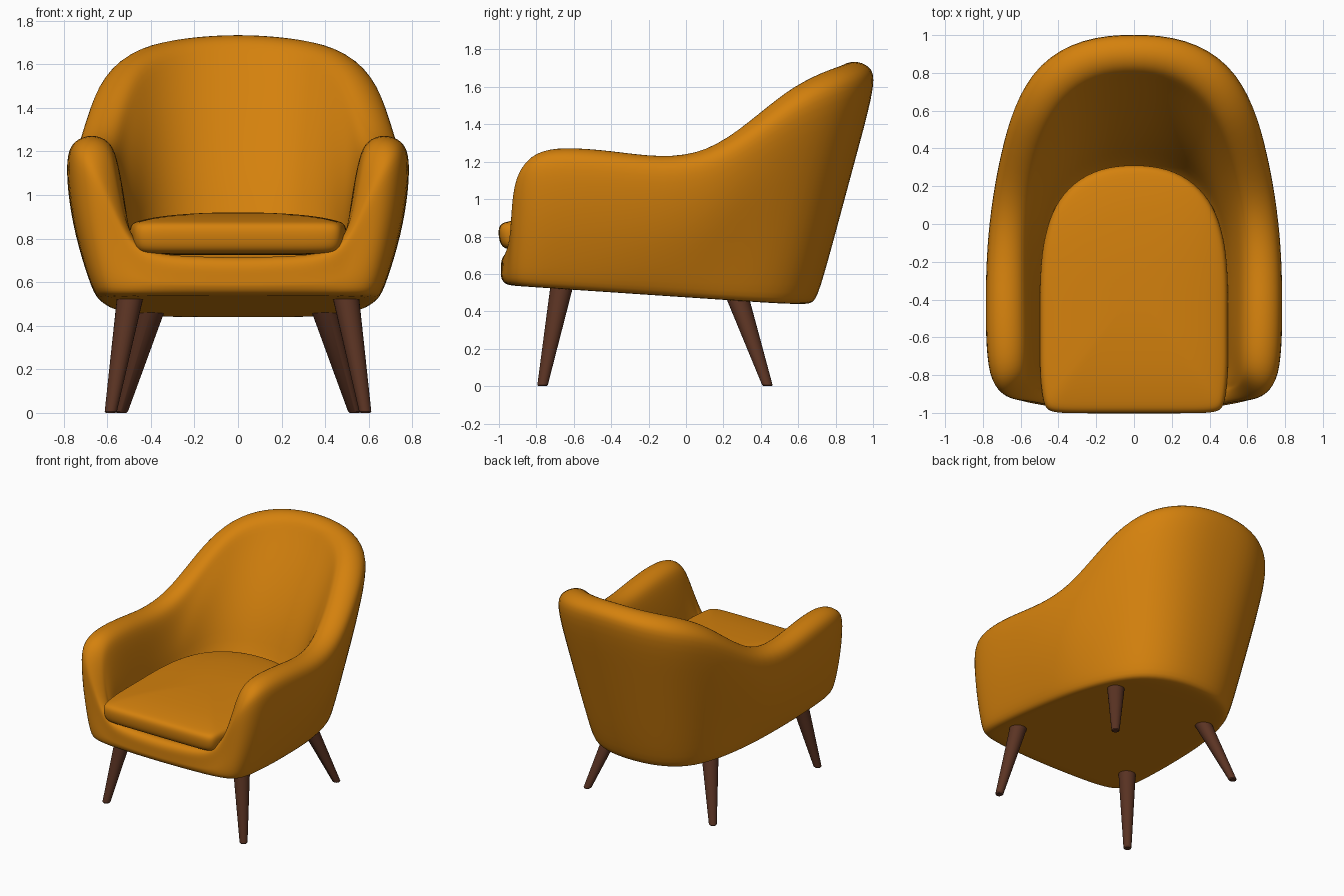
import bpy
import bmesh
from math import sin, cos, pi
from mathutils import Vector

if "Cube" in bpy.data.objects:
    bpy.data.objects.remove(bpy.data.objects["Cube"], do_unlink=True)


def make_material(name, rgb):
    mat = bpy.data.materials.new(name)
    mat.use_nodes = True
    mat.diffuse_color = (*rgb, 1)
    bsdf = mat.node_tree.nodes["Principled BSDF"]
    bsdf.inputs["Base Color"].default_value = (*rgb, 1)
    bsdf.inputs["Roughness"].default_value = 0.8
    return mat


fabric = make_material("ochre fabric", (0.66, 0.22, 0.004))
wood = make_material("dark walnut", (0.105, 0.034, 0.017))


def mirrored(half):
    """Close a half outline (back centre to front centre) into a full ring."""
    return half + [Vector((-p.x, *p[1:])) for p in half[-2:0:-1]]


def loft(name, rings, mat, levels=0):
    """Skin a list of equal closed rings and cap both ends."""
    bm = bmesh.new()
    rows = [[bm.verts.new(p) for p in ring] for ring in rings]
    for low, high in zip(rows, rows[1:]):
        for i in range(len(low)):
            j = (i + 1) % len(low)
            bm.faces.new((low[i], low[j], high[j], high[i]))
    bm.faces.new(rows[0])
    bm.faces.new(rows[-1])
    bmesh.ops.recalc_face_normals(bm, faces=bm.faces)
    mesh = bpy.data.meshes.new(name)
    bm.to_mesh(mesh)
    bm.free()
    mesh.materials.append(mat)
    obj = bpy.data.objects.new(name, mesh)
    bpy.context.collection.objects.link(obj)
    if levels:
        mod = obj.modifiers.new("smooth_surface", 'SUBSURF')
        mod.levels = mod.render_levels = levels
    bpy.ops.object.select_all(action='DESELECT')
    obj.select_set(True)
    bpy.context.view_layer.objects.active = obj
    if levels:
        bpy.ops.object.shade_smooth()
    else:
        bpy.ops.object.shade_smooth_by_angle()
    return obj


# Shell guide curves, each running from back centre round to front centre
bottom = [(0, .705), (.22, .68), (.41, .57), (.52, .37), (.585, .12), (.615, -.08),
          (.635, -.3), (.65, -.5), (.655, -.7), (.65, -.84), (.615, -.925),
          (.54, -.955), (.47, -.97), (.38, -.98), (.2, -.987), (0, -.99)]
rim = [(0, 1.027, 1.745), (.28, 1.005, 1.73), (.52, .87, 1.69), (.65, .635, 1.595),
       (.712, .39, 1.415), (.757, .15, 1.255), (.787, -.12, 1.225), (.793, -.4, 1.265),
       (.79, -.66, 1.285), (.765, -.84, 1.26), (.68, -.925, 1.165), (.58, -.935, .97),
       (.505, -.945, .8), (.4, -.975, .73), (.2, -.987, .72), (0, -.99, .715)]
inner = [(0, .79), (.2, .76), (.36, .64), (.45, .49), (.51, .3), (.545, .08),
         (.56, -.15), (.56, -.4), (.555, -.65), (.56, -.77), (.56, -.83),
         (.53, -.86), (.48, -.87), (.4, -.88), (.2, -.88), (0, -.88)]
seat = [(0, .32), (.18, .3), (.32, .22), (.415, .1), (.46, -.04), (.48, -.15),
        (.49, -.3), (.49, -.45), (.49, -.62), (.49, -.72), (.48, -.78),
        (.47, -.82), (.45, -.84), (.4, -.85), (.2, -.85), (0, -.85)]
SEAT_Z = 0.7


def base_z(y):
    """Underside slopes up to the front and levels out at the back."""
    return max(0.438, 0.475 - 0.067 * y)


def shell_column(b, r, i, s):
    """Section from underside, up the outside, over the rim, down to the seat."""
    b, i, s = Vector(b), Vector(i), Vector(s)
    out, top = Vector(r[:2]), r[2]
    depth = 0.42 * (out - i).length
    z0, z1 = base_z(b.y), top - depth
    centre = Vector((0, -0.2))
    points = []
    for scale in (0.4, 0.88, 0.975):
        p = centre.lerp(b, scale)
        points.append(Vector((*p, base_z(p.y))))
    # Sides bulge outward, the back stays straight
    bulge = 1 + 0.9 * min(1, max(0, (0.7 - out.y) / 0.6))
    start = min(0.3, 0.045 / (z1 - z0))
    for t in (start, 0.4, 0.7):
        p = b.lerp(out, 1 - (1 - t) ** bulge)
        points.append(Vector((*p, z0 + (z1 - z0) * t)))
    # Rounded rim
    for k in range(5):
        a = pi * k / 4
        p = out.lerp(i, (1 - cos(a)) / 2)
        points.append(Vector((*p, z1 + depth * 1.04 * sin(a))))
    # Inner wall, steeper near the seat
    for t in (0.66, 0.33, 0.0):
        p = s.lerp(i, t ** 1.5)
        points.append(Vector((*p, SEAT_Z + (z1 - SEAT_Z) * t)))
    points.append(Vector((*centre.lerp(s, 0.6), SEAT_Z)))
    return points


columns = [shell_column(*c) for c in zip(bottom, rim, inner, seat)]
loft("upholstered_shell", [mirrored(list(row)) for row in zip(*columns)], fabric, 2)

# Seat cushion: the seat outline stretched past the front lip, with a domed top
outline = [Vector((x * 1.02, y if y > -.6 else -.6 + (y + .6) * 1.62)) for x, y in seat]
middle = Vector((0, -0.35))
cushion_profile = [(0.5, .725), (0.88, .725), (0.96, .738), (0.99, .775), (1, .835),
                   (0.98, .868), (0.92, .882), (0.7, .905), (0.35, .918), (0.1, .92)]
loft("seat_cushion",
     [mirrored([Vector((*middle.lerp(p, scale), z)) for p in outline])
      for scale, z in cushion_profile], fabric, 2)


# Splayed tapered legs
def leg(name, top, foot):
    top, foot = Vector(top), Vector(foot)
    top = top + (top - foot) * 0.1
    rings = []
    for t, radius in ((0, .022), (0.012, .028), (1, .064)):
        c = foot.lerp(top, t)
        rings.append([c + Vector((radius * cos(2 * pi * k / 24),
                                  radius * sin(2 * pi * k / 24), 0)) for k in range(24)])
    loft(name, rings, wood)


for side, sign in (("left", 1), ("right", -1)):
    leg("front_leg_" + side, (sign * .495, -.665, .53), (sign * .585, -.768, 0))
    leg("rear_leg_" + side, (sign * .40, .28, .46), (sign * .535, .437, 0))
